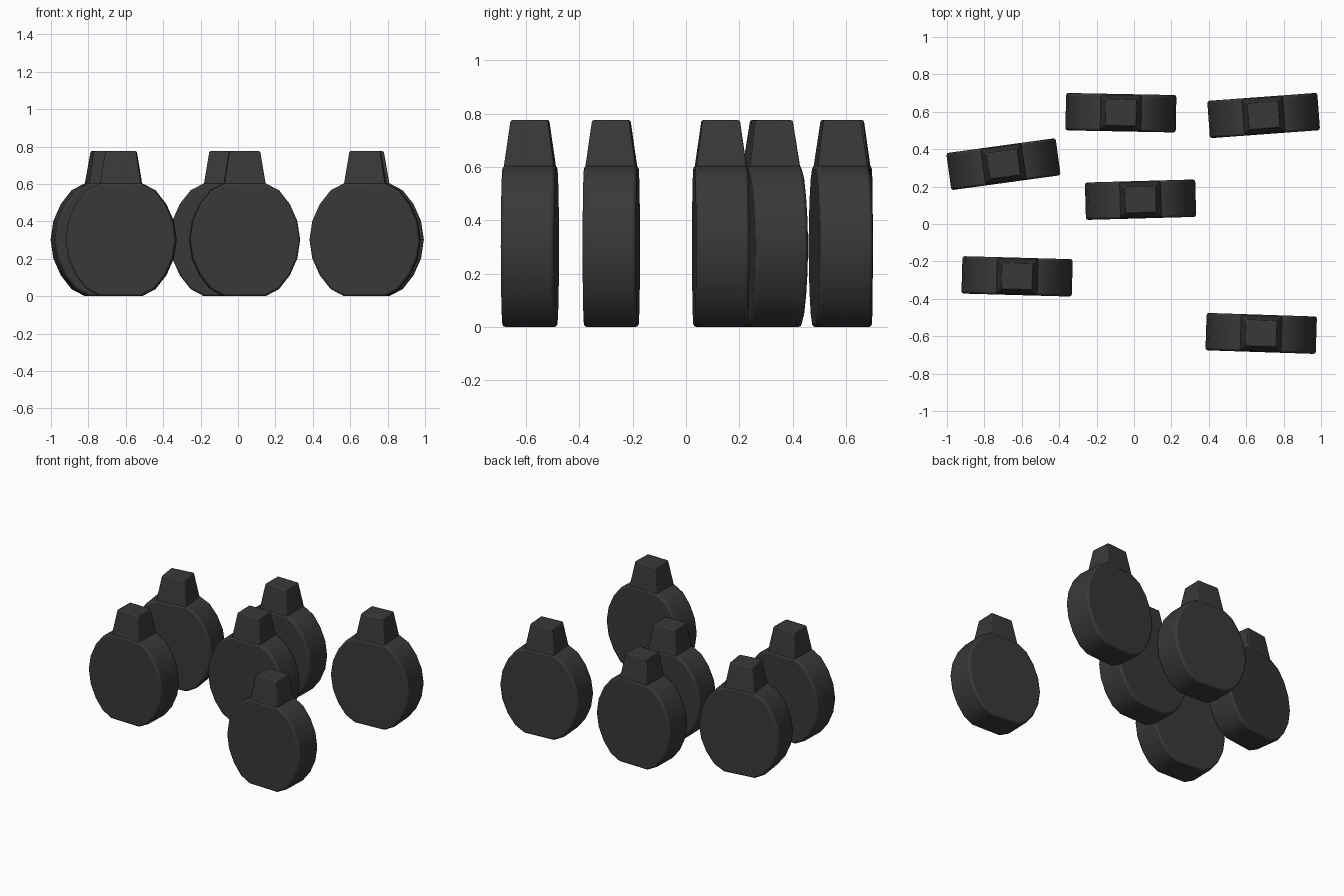
import bpy, bmesh, math
from mathutils import Vector

cube = bpy.data.objects.get("Cube")
if cube:
    bpy.data.objects.remove(cube, do_unlink=True)

# One dark colour for everything
dark = bpy.data.materials.new("charcoal")
dark.use_nodes = True
colour = (0.04, 0.04, 0.04, 1)
dark.diffuse_color = colour
dark.node_tree.nodes["Principled BSDF"].inputs["Base Color"].default_value = colour

THICK = 0.2      # depth of the disc
MID = 0.302      # height of the disc centre


def finish(bm, name, bevel):
    bmesh.ops.recalc_face_normals(bm, faces=bm.faces)
    mesh = bpy.data.meshes.new(name)
    bm.to_mesh(mesh)
    bm.free()
    mesh.materials.append(dark)
    obj = bpy.data.objects.new(name, mesh)
    bpy.context.collection.objects.link(obj)
    mod = obj.modifiers.new("soft_edges", "BEVEL")
    mod.width = bevel
    mod.segments = 2
    mod.limit_method = "ANGLE"
    mod.angle_limit = math.radians(40)
    bpy.ops.object.select_all(action="DESELECT")
    obj.select_set(True)
    bpy.context.view_layer.objects.active = obj
    bpy.ops.object.shade_smooth_by_angle(angle=math.radians(35))
    return obj


def make_disc(name):
    # Round outline with a flat top and bottom, from one mirrored quarter
    quarter = [(0.295, 0), (0.28, 0.1), (0.24, 0.19), (0.182, 0.264), (0.11, MID)]
    right = [(x, -z) for x, z in quarter[:0:-1]] + quarter
    outline = right + [(-x, z) for x, z in reversed(right)]
    outline = [p for i, p in enumerate(outline) if p not in outline[:i]]
    bm = bmesh.new()
    face = bm.faces.new([bm.verts.new((x, -THICK / 2, z + MID)) for x, z in outline])
    ext = bmesh.ops.extrude_face_region(bm, geom=[face])
    back = [v for v in ext["geom"] if isinstance(v, bmesh.types.BMVert)]
    bmesh.ops.translate(bm, verts=back, vec=Vector((0, THICK, 0)))
    return finish(bm, name, 0.012)


def make_neck(name):
    # Tapered block standing on the flat top
    bm = bmesh.new()
    bmesh.ops.create_cube(bm, size=2)
    for v in bm.verts:
        top = v.co.z > 0
        v.co.x *= 0.082 if top else 0.112
        v.co.y *= 0.07 if top else 0.096
        v.co.z = 0.775 if top else 0.59
    return finish(bm, name, 0.006)


# Position and turn in degrees of each standing piece
places = [(0.68, -0.585, -1.9), (-0.625, -0.28, -1.6), (0.035, 0.13, 1.6),
          (-0.698, 0.32, 7.8), (-0.07, 0.595, -1.1), (0.693, 0.58, 4.2)]

for i, (x, y, turn) in enumerate(places, 1):
    for part in (make_disc(f"disc_{i}"), make_neck(f"neck_{i}")):
        part.location = (x, y, 0)
        part.rotation_euler.z = math.radians(turn)
